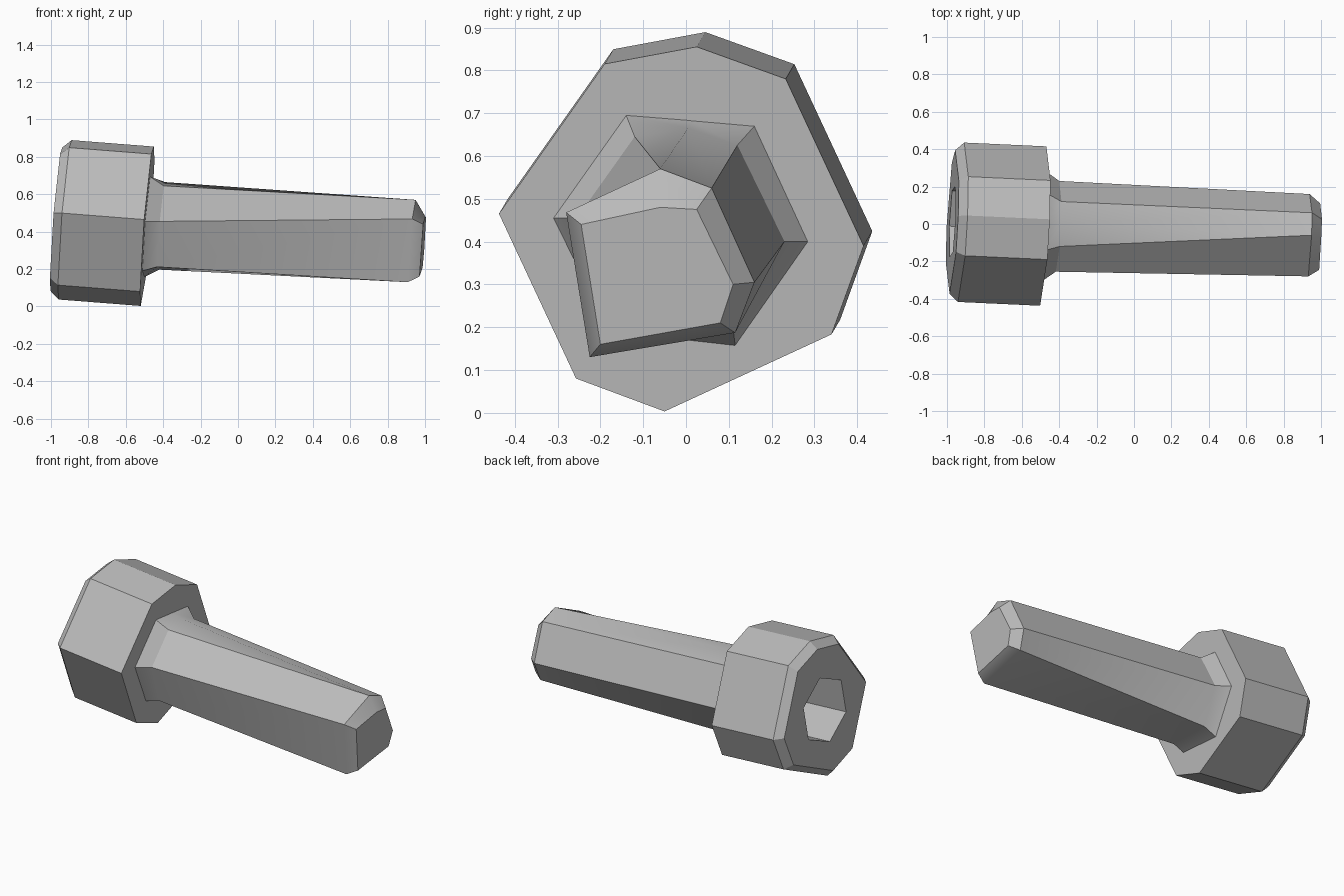
import bpy, bmesh, math

if "Cube" in bpy.data.objects:
    bpy.data.objects.remove(bpy.data.objects["Cube"], do_unlink=True)

steel = bpy.data.materials.new("steel grey")
steel.use_nodes = True
GREY = (0.5, 0.5, 0.5, 1)
steel.diffuse_color = GREY
steel.node_tree.nodes["Principled BSDF"].inputs["Base Color"].default_value = GREY

# The bolt axis leans slightly down and forward
SLOPE_Y, SLOPE_Z = 0.046, 0.078


def section(profile, x0, slide=0, scale=1, centre=(0, 0)):
    """Place a (y, z) profile on a plane square to the bolt axis."""
    pts = []
    for y, z in profile:
        y = centre[0] + (y - centre[0]) * scale - slide * SLOPE_Y
        z = centre[1] + (z - centre[1]) * scale - slide * SLOPE_Z
        pts.append((x0 + SLOPE_Y * y + SLOPE_Z * z, y, z))
    return pts


def loft(name, sections):
    """Skin a closed solid through sections with equal point counts."""
    bm = bmesh.new()
    rings = [[bm.verts.new(p) for p in s] for s in sections]
    for a, b in zip(rings, rings[1:]):
        n = len(a)
        for i in range(n):
            bm.faces.new((a[i], a[(i + 1) % n], b[(i + 1) % n], b[i]))
    bm.faces.new(rings[0])
    bm.faces.new(rings[-1])
    bmesh.ops.remove_doubles(bm, verts=bm.verts, dist=0.0005)
    bmesh.ops.recalc_face_normals(bm, faces=bm.faces)
    mesh = bpy.data.meshes.new(name)
    bm.to_mesh(mesh)
    bm.free()
    mesh.materials.append(steel)
    obj = bpy.data.objects.new(name, mesh)
    bpy.context.collection.objects.link(obj)
    return obj


def activate(obj):
    bpy.ops.object.select_all(action='DESELECT')
    obj.select_set(True)
    bpy.context.view_layer.objects.active = obj


# Head: clipped hexagon with a chamfered outer face
head_profile = [(-.437, .465), (-.19, .815), (.025, .855), (.233, .78),
                (.415, .39), (.34, .183), (-.05, .003), (-.257, .08)]
head = loft("bolt_head", [
    section(head_profile, -.518),
    section(head_profile, -.961, slide=-.44),
    section(head_profile, -1.008, slide=-.48, scale=.9, centre=(-.01, .43)),
])

# Hexagonal key socket cut into the head
socket_profile = [(.013 + .205 * math.cos(math.radians(83 + 60 * i)),
                   .468 + .205 * math.sin(math.radians(83 + 60 * i)))
                  for i in range(6)]
cutter = loft("socket_cutter", [section(socket_profile, -1.1, slide=-.1),
                                section(socket_profile, -.7, slide=.3)])
cutter.hide_render = True
cut = head.modifiers.new("socket", 'BOOLEAN')
cut.operation = 'DIFFERENCE'
cut.solver = 'EXACT'
cut.object = cutter
activate(head)
bpy.ops.object.modifier_apply(modifier=cut.name)
bpy.data.objects.remove(cutter, do_unlink=True)

# Shank: flared collar, tapering body and chamfered tip
collar = [(-.31, .455), (-.14, .695), (.01, .683), (.16, .67),
          (.285, .40), (.115, .157), (-.18, .19)]
root = [(-.255, .455), (-.12, .645), (.005, .665), (.12, .625),
        (.23, .40), (.11, .197), (-.17, .212)]
end = [(-.28, .468), (-.06, .57), (-.06, .57), (.06, .525),
       (.16, .305), (.115, .187), (-.225, .13)]
tip = [(-.245, .44), (-.06, .48), (-.06, .48), (.025, .475),
       (.11, .30), (.08, .21), (-.2, .16)]
shank = loft("bolt_shank", [section(collar, -.519), section(root, -.442),
                            section(end, .908), section(tip, .967)])

for obj, angle in ((head, 20), (shank, 30)):
    activate(obj)
    bpy.ops.object.shade_smooth_by_angle(angle=math.radians(angle))
